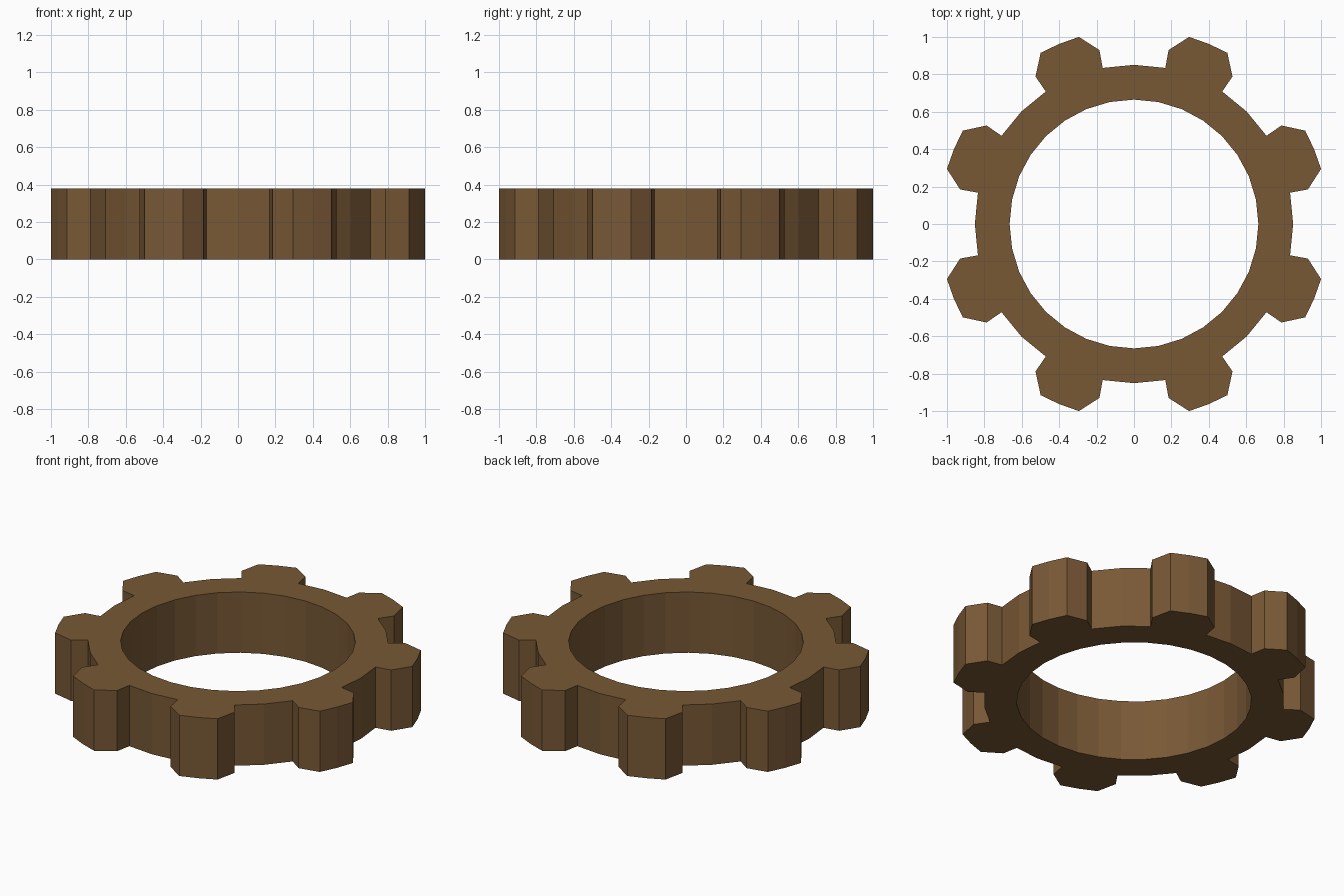
import bpy, bmesh, math

if "Cube" in bpy.data.objects:
    bpy.data.objects.remove(bpy.data.objects["Cube"])

HEIGHT = 0.38
R_BORE, R_ROOT, R_SHOULDER, R_TIP = 0.665, 0.851, 0.948, 1.0426
TEETH = 8
STEP = 360 / TEETH


def polar(r, deg, z):
    a = math.radians(deg)
    return (r * math.cos(a), r * math.sin(a), z)


# One tooth sector: (radius, angle, bore angle), angles in degrees from valley centre
sector = [
    (R_ROOT, 0, 0),
    (R_ROOT, 11.35, 11.25),
    (R_SHOULDER, 11.25, 11.25),
    (R_TIP, 16.4, 11.25),
    (R_TIP, 22.5, 22.5),
    (R_TIP, 28.6, 33.75),
    (R_SHOULDER, 33.75, 33.75),
    (R_ROOT, 33.65, 33.75),
]
outer = [(r, a + i * STEP, b + i * STEP) for i in range(TEETH) for r, a, b in sector]

# Gear ring: toothed outer wall, round bore, flat caps
bm = bmesh.new()
out_lo = [bm.verts.new(polar(r, a, 0)) for r, a, b in outer]
out_hi = [bm.verts.new(polar(r, a, HEIGHT)) for r, a, b in outer]
bore_lo, bore_hi = {}, {}
for r, a, b in outer:
    if b not in bore_lo:
        bore_lo[b] = bm.verts.new(polar(R_BORE, b, 0))
        bore_hi[b] = bm.verts.new(polar(R_BORE, b, HEIGHT))

# Walls
n = len(outer)
for i in range(n):
    j = (i + 1) % n
    bm.faces.new((out_lo[i], out_lo[j], out_hi[j], out_hi[i]))
keys = sorted(bore_lo)
for k, m in zip(keys, keys[1:] + keys[:1]):
    bm.faces.new((bore_lo[m], bore_lo[k], bore_hi[k], bore_hi[m]))

# Caps: rim quads in the valleys, one tooth polygon per tooth
for t in range(TEETH):
    s = t * len(sector)
    for ids in ([0, 1], [1, 2, 3, 4, 5, 6, 7], [7, 8]):
        ids = [(s + i) % n for i in ids]
        inner = []
        picks = [ids[0], (s + 4) % n, ids[-1]] if len(ids) > 2 else [ids[0], ids[-1]]
        for i in picks:
            inner.append(outer[i][2])
        inner.reverse()
        bm.faces.new([out_hi[i] for i in ids] + [bore_hi[b] for b in inner])
        bm.faces.new(([out_lo[i] for i in ids] + [bore_lo[b] for b in inner])[::-1])
bmesh.ops.recalc_face_normals(bm, faces=bm.faces)

mesh = bpy.data.meshes.new("gear_ring")
bm.to_mesh(mesh)
bm.free()
gear = bpy.data.objects.new("gear_ring", mesh)
bpy.context.collection.objects.link(gear)

# Brown material
brown = bpy.data.materials.new("brown")
brown.diffuse_color = (0.188, 0.098, 0.036, 1)
brown.use_nodes = True
brown.node_tree.nodes["Principled BSDF"].inputs["Base Color"].default_value = brown.diffuse_color
mesh.materials.append(brown)
